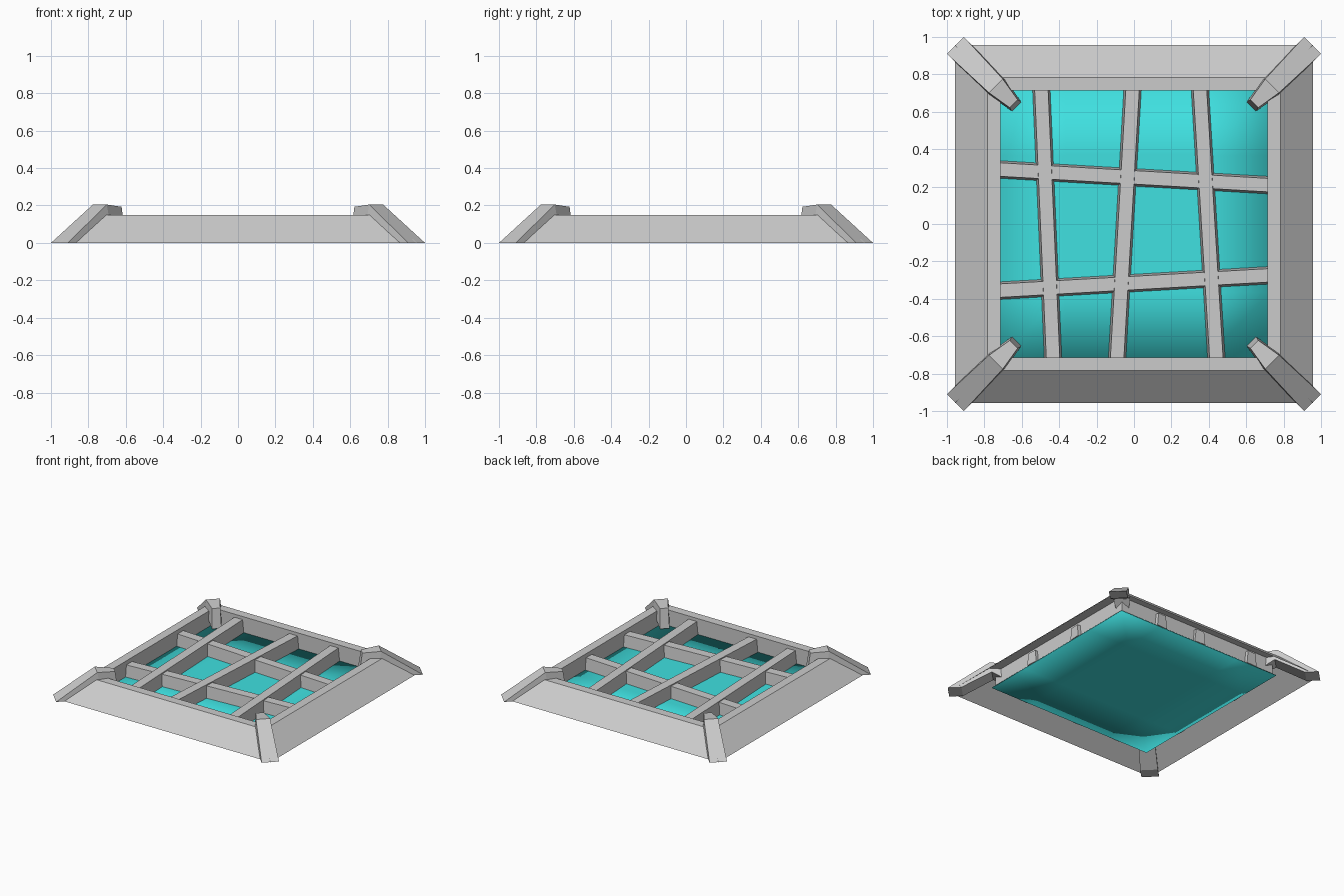
import bpy, bmesh, math
from mathutils import Vector, Matrix

if "Cube" in bpy.data.objects:
    bpy.data.objects.remove(bpy.data.objects["Cube"])


def make_object(name, verts, faces, fix_normals=True):
    mesh = bpy.data.meshes.new(name)
    mesh.from_pydata([tuple(v) for v in verts], [], faces)
    if fix_normals:
        bm = bmesh.new()
        bm.from_mesh(mesh)
        bmesh.ops.recalc_face_normals(bm, faces=bm.faces)
        bm.to_mesh(mesh)
        bm.free()
    obj = bpy.data.objects.new(name, mesh)
    bpy.context.collection.objects.link(obj)
    return obj


def loft(name, sections):
    """Closed solid through four-cornered sections."""
    verts = [v for s in sections for v in s]
    faces = [(3, 2, 1, 0)]
    for i in range(len(sections) - 1):
        a, b = 4 * i, 4 * i + 4
        faces += [(a + k, a + (k + 1) % 4, b + (k + 1) % 4, b + k) for k in range(4)]
    e = 4 * (len(sections) - 1)
    faces.append((e, e + 1, e + 2, e + 3))
    return make_object(name, verts, faces)


# Frame: hollow, open-bottomed sloping rim (half-width, height)
profile = [(0.957, 0), (0.783, 0.15), (0.713, 0.15), (0.713, 0.02)]
corners = [(-1, -1), (1, -1), (1, 1), (-1, 1)]
verts = [(sx * r, sy * r, z) for r, z in profile for sx, sy in corners]
faces = [(4 * i + k, 4 * i + (k + 1) % 4, 4 * i + 4 + (k + 1) % 4, 4 * i + 4 + k)
         for i in range(len(profile) - 1) for k in range(4)]
make_object("frame", verts, faces, fix_normals=False)


# Grate bars: tapered cross-section, slightly skewed
def bar(name, start, end, top_z):
    a, b = Vector(start), Vector(end)
    d = (b - a).normalized()
    side = Vector((-d.y, d.x))
    a, b = a - d * 0.025, b + d * 0.025
    sections = []
    for p in (a, b):
        sections.append([(*(p + side * w), z) for w, z in
                         ((-0.047, 0.022), (0.047, 0.022), (0.036, top_z), (-0.036, top_z))])
    loft(name, sections)


for i, (x0, x1) in enumerate([(-0.433, -0.495), (-0.09, -0.008), (0.44, 0.353)]):
    bar(f"long_bar_{i + 1}", (x0, -0.713), (x1, 0.713), 0.125)
for i, (y0, y1) in enumerate([(0.291, 0.208), (-0.356, -0.275)]):
    bar(f"cross_bar_{i + 1}", (-0.713, y0), (0.713, y1), 0.117)

# Corner claws: bent beams on the diagonals, (distance, height, half-width) top and bottom
stations = [((1.35, 0.0, 0.064), (1.25, 0.0, 0.064)),
            ((1.045, 0.205, 0.052), (1.03, 0.12, 0.06)),
            ((0.91, 0.193, 0.03), (0.888, 0.04, 0.035))]
for k in range(4):
    turn = Matrix.Rotation(math.radians(45 + 90 * k), 4, 'Z')
    sections = [[turn @ Vector(p) for p in ((t[0], t[2], t[1]), (t[0], -t[2], t[1]),
                                            (b[0], -b[2], b[1]), (b[0], b[2], b[1]))]
                for t, b in stations]
    loft(f"corner_claw_{k + 1}", sections)

# Water panel: thin, smooth-shaded slab under the grate
bm = bmesh.new()
bmesh.ops.create_grid(bm, x_segments=4, y_segments=4, size=0.73)
ext = bmesh.ops.extrude_face_region(bm, geom=bm.faces[:], use_keep_orig=True)
for v in ext["geom"]:
    if isinstance(v, bmesh.types.BMVert):
        v.co.z += 0.006
for v in bm.verts:
    v.co.z += 0.018
bmesh.ops.recalc_face_normals(bm, faces=bm.faces)
for f in bm.faces:
    f.smooth = True
mesh = bpy.data.meshes.new("water_panel")
bm.to_mesh(mesh)
bm.free()
panel = bpy.data.objects.new("water_panel", mesh)
bpy.context.collection.objects.link(panel)
teal = bpy.data.materials.new("teal")
teal.diffuse_color = (0.05, 0.75, 0.75, 1)
teal.use_nodes = True
teal.node_tree.nodes["Principled BSDF"].inputs["Base Color"].default_value = teal.diffuse_color
mesh.materials.append(teal)
